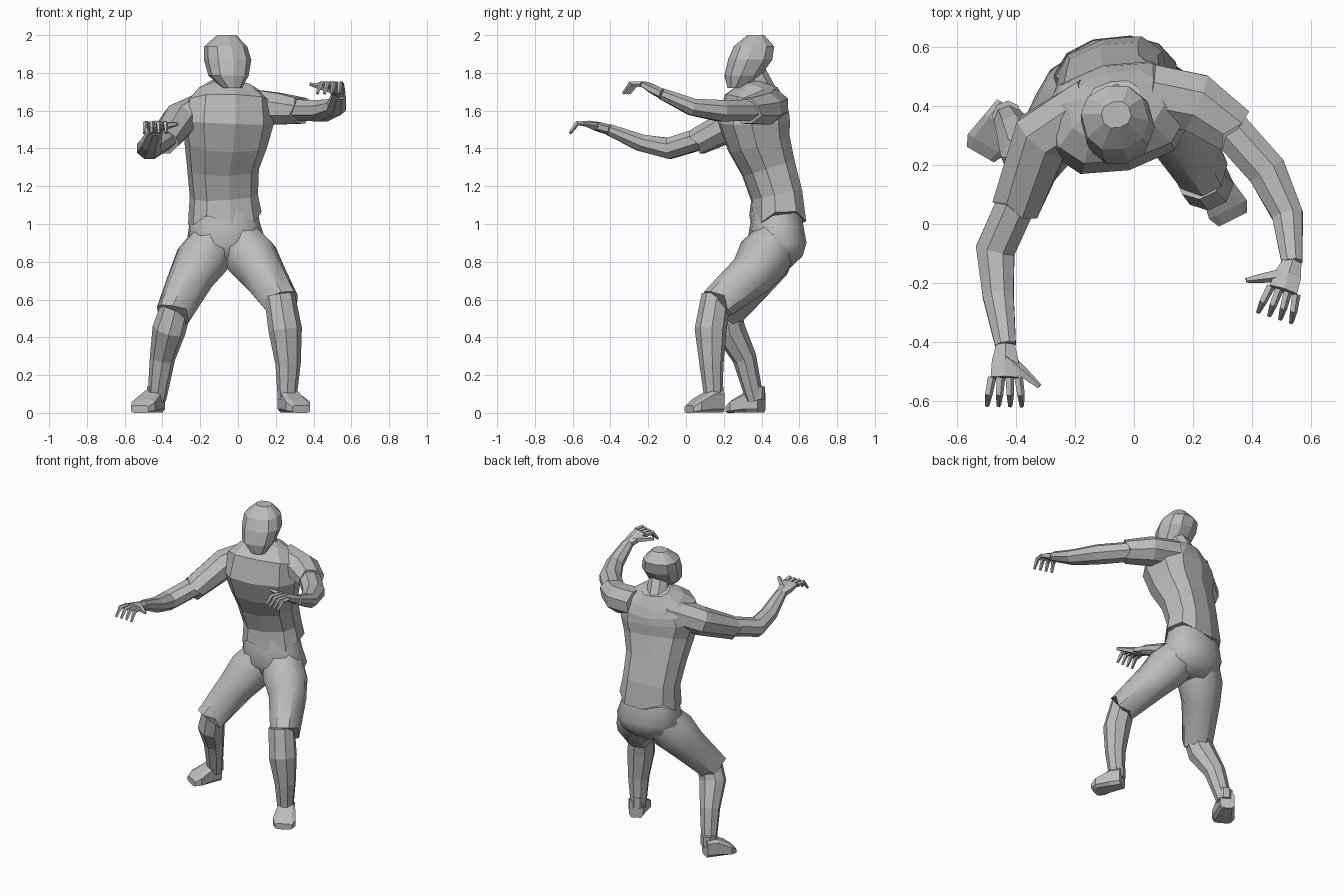
import bpy
import bmesh
from math import cos, sin, pi, radians, copysign
from mathutils import Vector

default_cube = bpy.data.objects.get("Cube")
if default_cube:
    bpy.data.objects.remove(default_cube, do_unlink=True)

UP = Vector((0, 0, 1))
COLOUR = (0.5, 0.5, 0.5, 1)

grey = bpy.data.materials.new("plain grey")
grey.use_nodes = True
grey.diffuse_color = COLOUR
grey.node_tree.nodes["Principled BSDF"].inputs["Base Color"].default_value = COLOUR


def heading(degrees):
    """Sideways vector of a part turned about the vertical."""
    return Vector((cos(radians(degrees)), sin(radians(degrees)), 0))


def rounded(value, power):
    """Push a sine or cosine outwards so that a ring becomes boxier."""
    return copysign(abs(value) ** power, value)


def tube(name, path, widths, depths=None, flat=1.0, sides=8, hint=None,
         axis=None, power=1.0, jag=0.0, smooth=False):
    """Skin a closed tube along a path; jag makes the last rim ragged."""
    bm = bmesh.new()
    centres = [Vector(point) for point in path]
    depths = depths or [width * flat for width in widths]
    last = len(centres) - 1
    loops = []
    for i, centre in enumerate(centres):
        along = axis or (centres[min(i + 1, last)] - centres[max(i - 1, 0)]).normalized()
        side = hint or along.cross(UP)
        side = (side - along * side.dot(along)).normalized()
        front = along.cross(side)
        loop = []
        for k in range(sides):
            angle = 2 * pi * (k + 0.5) / sides
            corner = centre + side * widths[i] * rounded(cos(angle), power)
            corner += front * depths[i] * rounded(sin(angle), power)
            if i == last:
                corner += along * (jag if k % 3 else -jag)
            loop.append(bm.verts.new(corner))
        loops.append(loop)
    for lower, upper in zip(loops, loops[1:]):
        for k in range(sides):
            n = (k + 1) % sides
            bm.faces.new((lower[k], lower[n], upper[n], upper[k]))
    bm.faces.new(loops[0])
    bm.faces.new(loops[-1])
    bmesh.ops.recalc_face_normals(bm, faces=bm.faces)
    mesh = bpy.data.meshes.new(name)
    bm.to_mesh(mesh)
    bm.free()
    mesh.materials.append(grey)
    if smooth:
        mesh.shade_smooth()
        mesh.set_sharp_from_angle(angle=radians(45))
    bpy.context.collection.objects.link(bpy.data.objects.new(name, mesh))


def hand(label, wrist, knuckles, thumb_tip):
    """Flat palm, four fanned and curled fingers and a spread thumb."""
    wrist, knuckles, thumb_tip = Vector(wrist), Vector(knuckles), Vector(thumb_tip)
    forward = knuckles - wrist
    forward.z = 0
    forward.normalize()
    across = forward.cross(UP)
    tube(label + "_palm", [wrist, wrist.lerp(knuckles, 0.5), knuckles],
         [.036, .052, .056], depths=[.028, .026, .018], sides=6)
    for i in range(4):
        spread = across * (i - 1.5) * .03
        base = knuckles + spread
        bend = base + forward * .055 + spread * 0.2 + UP * .003
        tip = base + forward * .095 + spread * 0.3 - UP * .05
        tube(f"{label}_finger_{i + 1}", [base, bend, tip], [.016, .014, .008], sides=5)
    root = wrist.lerp(knuckles, 0.4)
    tube(label + "_thumb", [root, root.lerp(thumb_tip, 0.6), thumb_tip],
         [.026, .018, .009], sides=5)


def arm(label, inner, shoulder, cuff, elbow, forearm, wrist, knuckles, thumb_tip):
    """Sleeve with a ragged cuff, bare bent arm and hand."""
    tube(label + "_sleeve", [inner, shoulder, cuff], [.11, .108, .087], flat=0.84, jag=.015)
    start = Vector(cuff).lerp(Vector(shoulder), 0.2)
    tube(label + "_arm", [start, elbow, forearm, wrist], [.072, .072, .057, .038], flat=0.85)
    hand(label + "_hand", wrist, knuckles, thumb_tip)


def foot(name, heel, toe):
    """Blunt shoe: boxy rings running from heel to toe along the ground."""
    heel, toe = Vector(heel), Vector(toe)
    half_heights = [.06, .06, .035, .02]
    path = [heel.lerp(toe, step) + UP * half
            for step, half in zip([0, 0.35, 0.8, 1], half_heights)]
    tube(name, path, [.046, .058, .074, .055], depths=half_heights,
         axis=(toe - heel).normalized(), power=0.45)


def leg(label, turn, hip, thigh, cuff, knee, calf, shin, ankle, heel, toe):
    """Flared short leg, bare lower leg, ankle cuff and shoe."""
    hint = heading(turn)
    tube(label + "_short_leg", [hip, Vector(hip).lerp(Vector(thigh), 0.5), thigh, cuff],
         [.125, .145, .122, .096], hint=hint, jag=.015, smooth=True)
    tube(label + "_shin", [knee, calf, shin, ankle], [.083, .09, .068, .05],
         flat=0.93, hint=hint)
    rim = Vector(ankle) + UP * .07
    tube(label + "_ankle_cuff", [ankle, rim], [.05, .051], flat=1.05, hint=hint)
    foot(label + "_foot", heel, toe)


# Head and neck
tube("head", [(-.03, .265, 1.72), (-.05, .3, 1.785), (-.055, .34, 1.87), (-.065, .36, 1.94),
              (-.06, .37, 2)],
     [.05, .105, .123, .112, .05], depths=[.045, .098, .12, .11, .045],
     sides=10, hint=heading(15), axis=UP, power=0.85)
tube("neck", [(-.07, .415, 1.68), (-.05, .36, 1.8)], [.075, .065], hint=heading(15))

# Shirt, from neckline down to the ragged hem
tube("shirt", [(-.065, .42, 1.745), (-.065, .405, 1.7), (-.055, .375, 1.64),
               (-.06, .36, 1.54), (-.065, .385, 1.43), (-.08, .435, 1.3),
               (-.075, .48, 1.15), (-.07, .485, 1.03)],
     [.09, .165, .23, .248, .22, .19, .18, .195], flat=0.74, sides=10,
     hint=heading(14), power=0.78, jag=.025)

# Seat of the shorts
tube("shorts_seat", [(-.07, .48, 1.1), (-.07, .48, 1), (-.06, .48, .9), (-.055, .485, .83),
                     (-.055, .48, .77)],
     [.17, .19, .215, .18, .1], flat=0.73, sides=12, hint=heading(6), axis=UP,
     power=0.9, smooth=True)

# Arms
arm("right", inner=(-.13, .4, 1.63), shoulder=(-.31, .295, 1.55), cuff=(-.395, .07, 1.44),
    elbow=(-.47, -.09, 1.4), forearm=(-.46, -.24, 1.43), wrist=(-.435, -.41, 1.5),
    knuckles=(-.437, -.52, 1.53), thumb_tip=(-.32, -.55, 1.53))
arm("left", inner=(.05, .44, 1.63), shoulder=(.21, .41, 1.61), cuff=(.33, .325, 1.6),
    elbow=(.45, .18, 1.6), forearm=(.52, .03, 1.62), wrist=(.535, -.13, 1.69),
    knuckles=(.505, -.225, 1.74), thumb_tip=(.38, -.19, 1.74))

# Legs
leg("right", -25, hip=(-.13, .475, .91), thigh=(-.25, .35, .71), cuff=(-.345, .2, .52),
    knee=(-.33, .215, .55), calf=(-.365, .23, .44), shin=(-.4, .31, .29),
    ankle=(-.43, .365, .07), heel=(-.425, .4, 0), toe=(-.52, .235, 0))
leg("left", 25, hip=(.01, .475, .91), thigh=(.135, .345, .73), cuff=(.235, .17, .58),
    knee=(.22, .16, .62), calf=(.25, .13, .44), shin=(.265, .135, .26),
    ankle=(.26, .145, .07), heel=(.25, .185, 0), toe=(.335, .015, 0))
